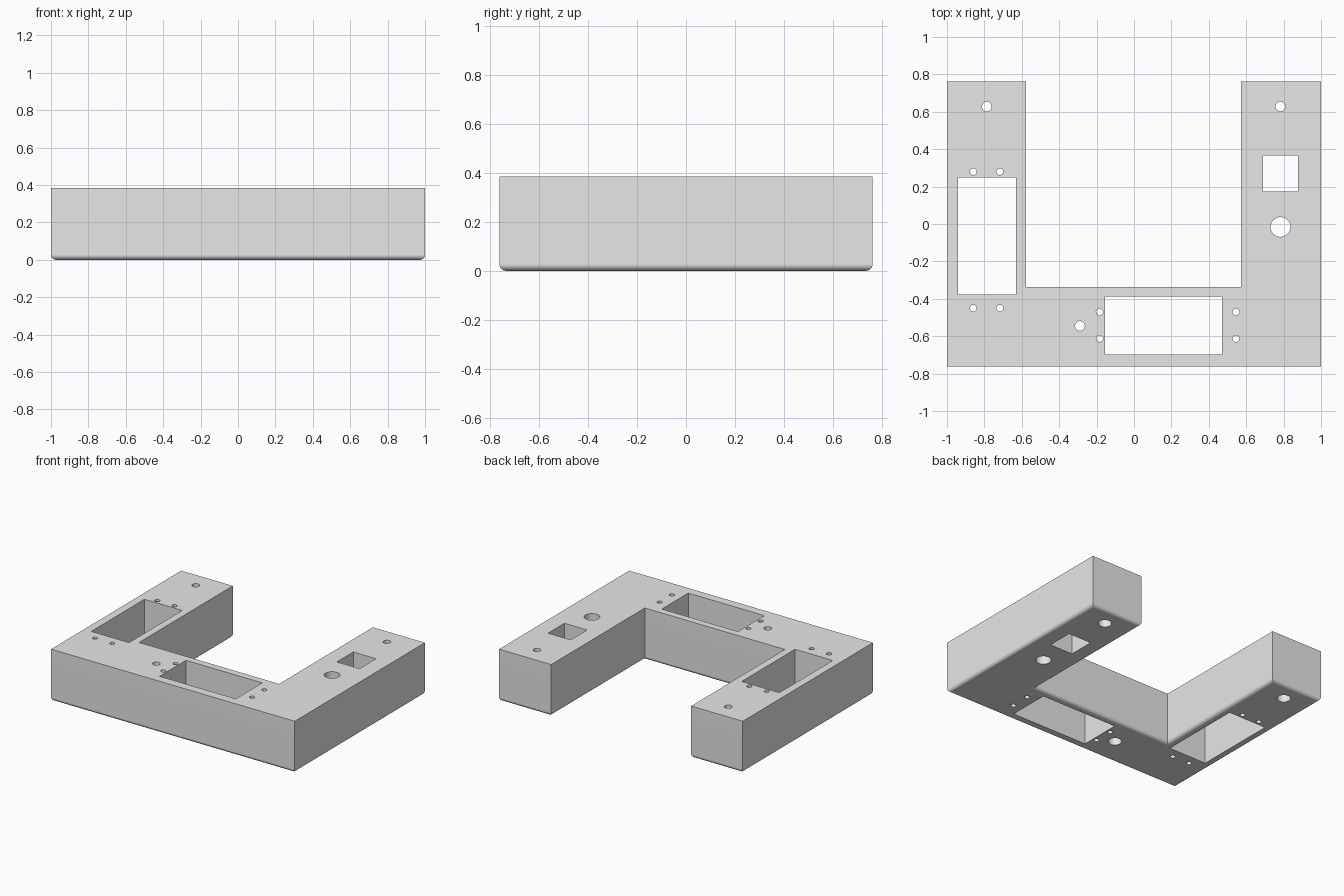
import bpy
import bmesh
from math import radians
from mathutils import Matrix

if "Cube" in bpy.data.objects:
    bpy.data.objects.remove(bpy.data.objects["Cube"], do_unlink=True)

HEIGHT = 0.385
MID = HEIGHT / 2

grey = bpy.data.materials.new("plain grey")
grey.use_nodes = True
grey.diffuse_color = (0.8, 0.8, 0.8, 1)
grey.node_tree.nodes["Principled BSDF"].inputs["Base Color"].default_value = (0.8, 0.8, 0.8, 1)


def make_object(name, bm):
    bmesh.ops.recalc_face_normals(bm, faces=bm.faces)
    mesh = bpy.data.meshes.new(name)
    bm.to_mesh(mesh)
    bm.free()
    mesh.materials.append(grey)
    obj = bpy.data.objects.new(name, mesh)
    bpy.context.collection.objects.link(obj)
    return obj


def add_box(bm, x0, x1, y0, y1):
    place = Matrix.Translation(((x0 + x1) / 2, (y0 + y1) / 2, MID))
    size = Matrix.Diagonal((x1 - x0, y1 - y0, HEIGHT * 2, 1))
    bmesh.ops.create_cube(bm, size=1, matrix=place @ size)


def add_drill(bm, x, y, radius, bottom=-0.2, top=HEIGHT + 0.2):
    place = Matrix.Translation((x, y, (bottom + top) / 2))
    bmesh.ops.create_cone(bm, cap_ends=True, segments=32, radius1=radius,
                          radius2=radius, depth=top - bottom, matrix=place)


# U-shaped block with a rounded bottom rim
outline = [(-1, -0.763), (1, -0.763), (1, 0.763), (0.573, 0.763),
           (0.573, -0.336), (-0.577, -0.336), (-0.577, 0.763), (-1, 0.763)]
bm = bmesh.new()
base = bm.faces.new([bm.verts.new((x, y, 0)) for x, y in outline])
walls = bmesh.ops.extrude_face_region(bm, geom=[base])
for v in walls["geom"]:
    if isinstance(v, bmesh.types.BMVert):
        v.co.z = HEIGHT
if not base.is_valid or len(bm.faces) == len(outline) + 1:
    bottom = [v for v in bm.verts if v.co.z < 0.01]
    bmesh.ops.contextual_create(bm, geom=bottom)
bmesh.ops.recalc_face_normals(bm, faces=bm.faces)
rim = [e for e in bm.edges if all(v.co.z < 0.01 for v in e.verts)]
bmesh.ops.bevel(bm, geom=rim, offset=0.027, offset_type='OFFSET',
                segments=6, profile=0.5, affect='EDGES')
frame = make_object("frame_block", bm)

# Rectangular openings
bm = bmesh.new()
add_box(bm, -0.941, -0.631, -0.377, 0.248)
add_box(bm, -0.155, 0.47, -0.698, -0.388)
add_box(bm, 0.69, 0.877, 0.173, 0.366)
openings = make_object("opening_cutter", bm)

# Round through holes: button hole, screw holes and pilot holes
screws = [(-0.787, 0.628), (0.783, 0.628), (-0.289, -0.545)]
bm = bmesh.new()
add_drill(bm, 0.783, -0.016, 0.053)
for x, y in screws:
    add_drill(bm, x, y, 0.026)
for xs, ys in [((-0.859, -0.717), (0.28, -0.45)),
               ((-0.184, 0.545), (-0.47, -0.613))]:
    for x in xs:
        for y in ys:
            add_drill(bm, x, y, 0.018)
holes = make_object("hole_cutter", bm)

# Wider recesses for the screw heads, from below
bm = bmesh.new()
for x, y in screws:
    add_drill(bm, x, y, 0.046, top=0.2)
recesses = make_object("screw_recess_cutter", bm)

# Cut, then drop the cutters
bpy.ops.object.select_all(action='DESELECT')
frame.select_set(True)
bpy.context.view_layer.objects.active = frame
for cutter in (openings, holes, recesses):
    cutter.hide_render = True
    cut = frame.modifiers.new("cut", 'BOOLEAN')
    cut.operation = 'DIFFERENCE'
    cut.solver = 'EXACT'
    cut.object = cutter
    bpy.ops.object.modifier_apply(modifier=cut.name)
    bpy.data.objects.remove(cutter, do_unlink=True)

# Smooth rim and holes, flat large faces
bpy.ops.object.shade_smooth_by_angle(angle=radians(30))
weighted = frame.modifiers.new("weighted normals", 'WEIGHTED_NORMAL')
weighted.keep_sharp = True
